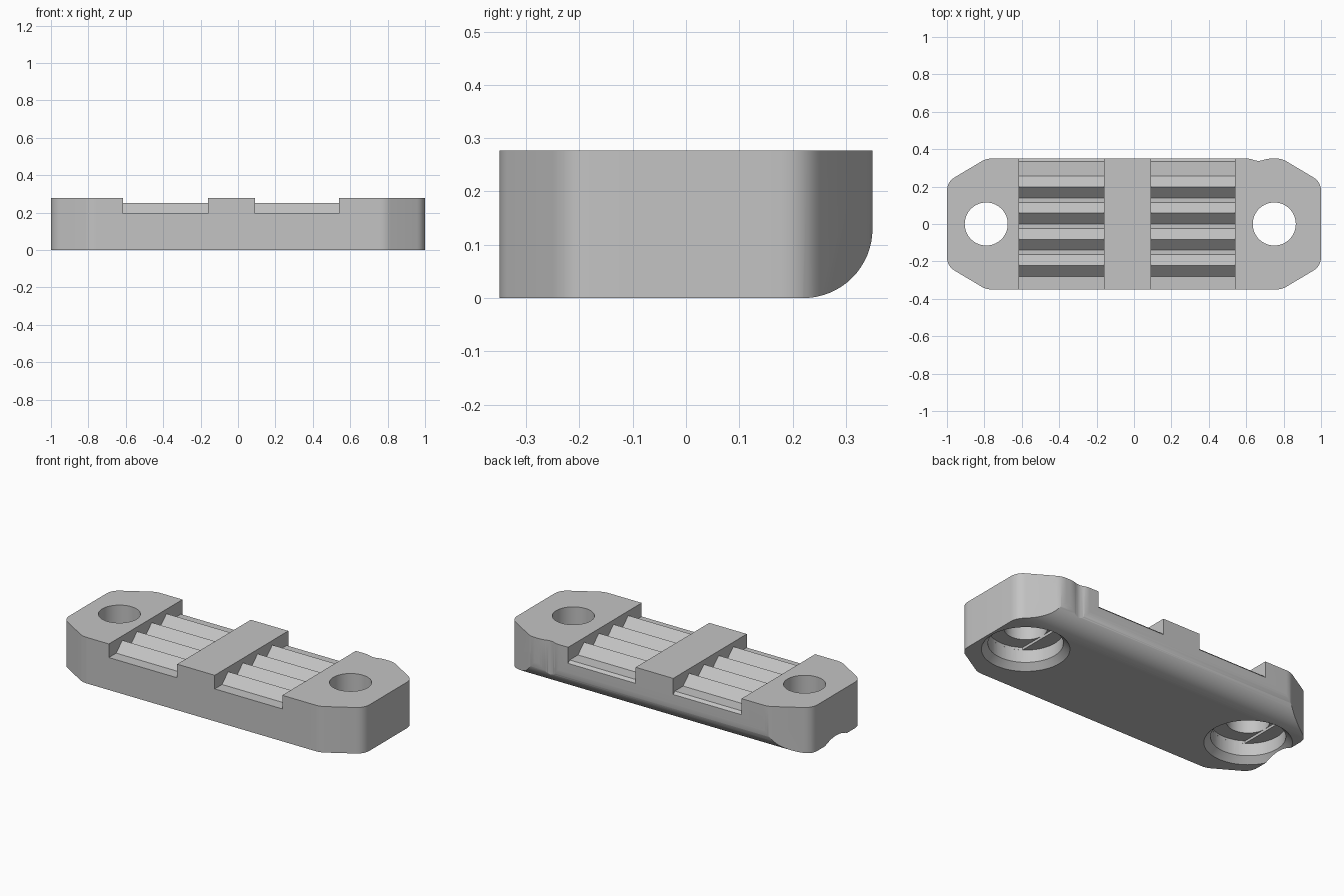
import bpy, bmesh, math
from mathutils import Vector

cube = bpy.data.objects.get("Cube")
if cube:
    bpy.data.objects.remove(cube, do_unlink=True)

HEIGHT = 0.277
HALF_DEPTH = 0.35

grey = bpy.data.materials.new("light_grey")
grey.use_nodes = True
grey.diffuse_color = (0.55, 0.55, 0.55, 1)
grey.node_tree.nodes["Principled BSDF"].inputs["Base Color"].default_value = (0.55, 0.55, 0.55, 1)


def prism(name, points, direction):
    """Extrude a flat loop of points along a direction."""
    bm = bmesh.new()
    face = bm.faces.new([bm.verts.new(p) for p in points])
    out = bmesh.ops.extrude_face_region(bm, geom=[face])
    moved = [g for g in out["geom"] if isinstance(g, bmesh.types.BMVert)]
    bmesh.ops.translate(bm, verts=moved, vec=direction)
    bmesh.ops.recalc_face_normals(bm, faces=bm.faces)
    return to_object(bm, name)


def lathe(name, profile, x, sides=64):
    """Solid of revolution about a vertical axis, from (radius, z) pairs."""
    bm = bmesh.new()
    rings = []
    for r, z in profile:
        angles = [2 * math.pi * i / sides for i in range(sides)]
        rings.append([bm.verts.new((x + r * math.cos(a), r * math.sin(a), z)) for a in angles])
    for low, high in zip(rings, rings[1:]):
        for i in range(sides):
            j = (i + 1) % sides
            bm.faces.new((low[i], low[j], high[j], high[i]))
    bm.faces.new(rings[0])
    bm.faces.new(rings[-1])
    bmesh.ops.recalc_face_normals(bm, faces=bm.faces)
    return to_object(bm, name)


def to_object(bm, name):
    mesh = bpy.data.meshes.new(name)
    bm.to_mesh(mesh)
    bm.free()
    mesh.materials.append(grey)
    obj = bpy.data.objects.new(name, mesh)
    bpy.context.collection.objects.link(obj)
    return obj


def carve(target, cutter):
    """Cut one solid out of another and discard the cutter."""
    mod = target.modifiers.new("cut", 'BOOLEAN')
    mod.operation = 'DIFFERENCE'
    mod.solver = 'EXACT'
    mod.object = cutter
    bpy.context.view_layer.objects.active = target
    bpy.ops.object.modifier_apply(modifier=mod.name)
    bpy.data.objects.remove(cutter, do_unlink=True)


def rounded(corners, steps=8):
    """Round each (x, y, setback) corner with a quadratic curve."""
    loop = []
    for i, (x, y, setback) in enumerate(corners):
        here = Vector((x, y, 0))
        before = Vector((*corners[i - 1][:2], 0))
        after = Vector((*corners[(i + 1) % len(corners)][:2], 0))
        a = here + (before - here).normalized() * setback
        b = here + (after - here).normalized() * setback
        for s in range(steps + 1):
            t = s / steps
            loop.append(a * (1 - t) ** 2 + here * 2 * t * (1 - t) + b * t * t)
    return loop


# Body outline: clipped corners and a shallow thumb groove in the back
corner = [(0.79, -HALF_DEPTH, 0.03), (1, -0.225, 0.05), (1, 0.225, 0.05), (0.79, HALF_DEPTH, 0.03)]
groove = [(0.71, HALF_DEPTH, 0.03), (0.665, 0.332, 0.03), (0.62, HALF_DEPTH, 0.02)]
left_end = [(-x, y, r) for x, y, r in reversed(corner)]
body = prism("body", rounded(corner + groove + left_end), (0, 0, HEIGHT))

# Rounded lower back edge
R = 0.13
arc = []
for i in range(17):
    a = math.pi / 2 * i / 16
    arc.append((-1.1, HALF_DEPTH - R + R * math.sin(a), R - R * math.cos(a)))
outside = [(-1.1, 0.45, R), (-1.1, 0.45, -0.1), (-1.1, HALF_DEPTH - R, -0.1)]
carve(body, prism("edge_cutter", arc + outside, (2.2, 0, 0)))

# Two recesses with four sawtooth ridges each
FLOOR, PEAK = 0.195, 0.25
teeth = [(-0.45, FLOOR)]
for i in range(4):
    y = -0.28 + 0.14 * i
    teeth += [(y, FLOOR), (y + 0.058, PEAK), (y + 0.116, FLOOR)]
teeth += [(0.335, FLOOR), (0.365, 0.165), (0.45, 0.165), (0.45, 0.4), (-0.45, 0.4)]
for x0, x1 in ((-0.615, -0.16), (0.09, 0.54)):
    carve(body, prism("ridge_cutter", [(x0, y, z) for y, z in teeth], (x1 - x0, 0, 0)))

# Screw holes: chamfered counterbore, flat-sided step, then through hole
HOLE, BORE, CEILING, STEP = 0.115, 0.2, 0.11, 0.125
for x in (-0.79, 0.75):
    carve(body, lathe("hole_cutter", [(HOLE, -0.1), (HOLE, 0.4)], x))
    carve(body, lathe("bore_cutter", [(0.265, -0.03), (BORE, 0.035), (BORE, CEILING)], x))
    half = math.asin(HOLE / BORE)
    slot = []
    for middle in (math.pi / 2, -math.pi / 2):
        for i in range(9):
            a = middle - half + 2 * half * i / 8
            slot.append((x + BORE * math.cos(a), BORE * math.sin(a), 0.06))
    carve(body, prism("slot_cutter", slot, (0, 0, STEP - 0.06)))

# Smooth shading with crisp edges
body.select_set(True)
bpy.context.view_layer.objects.active = body
bpy.ops.object.shade_smooth_by_angle(angle=math.radians(25))
